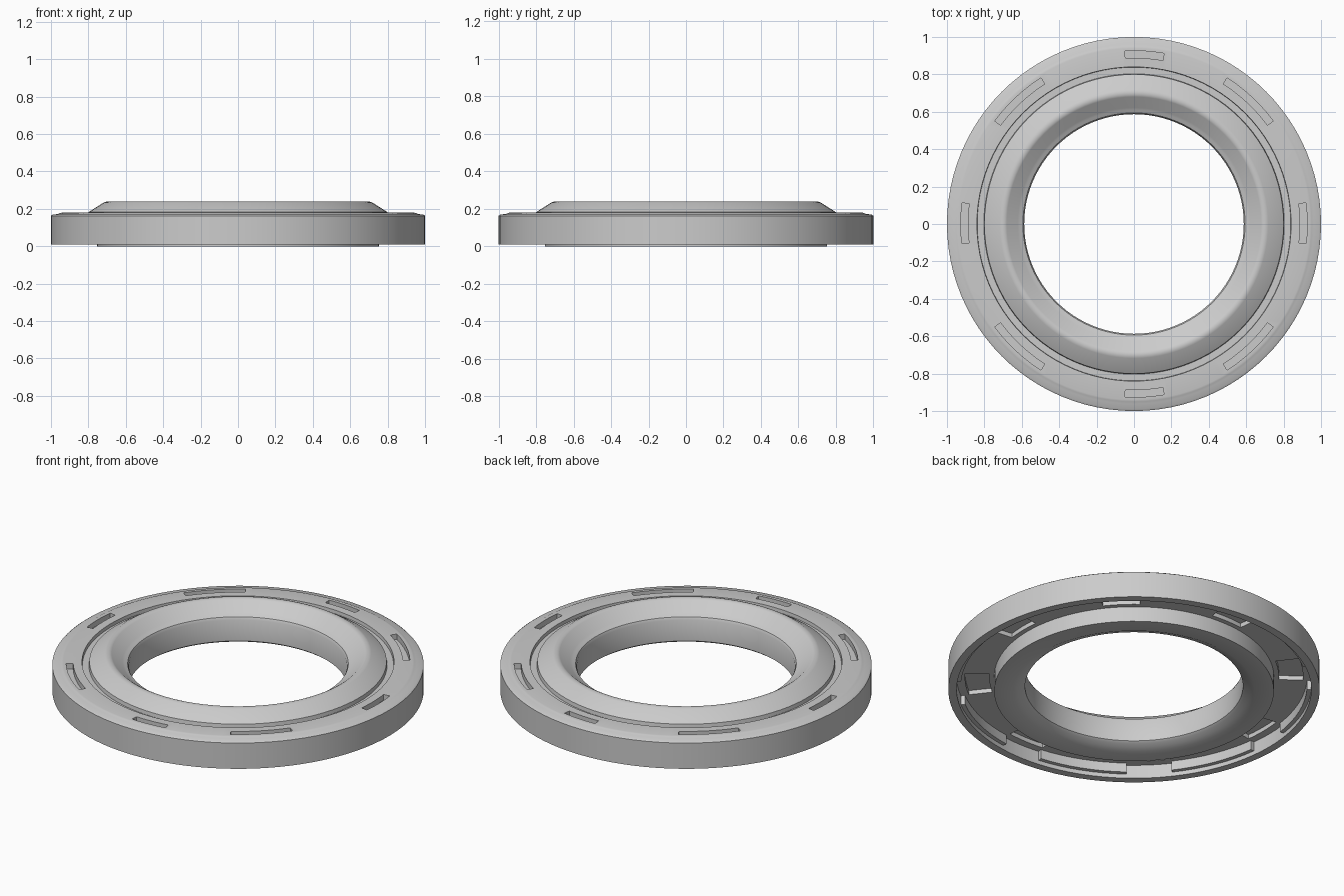
import bpy, bmesh
from math import sin, cos, pi, radians

if "Cube" in bpy.data.objects:
    bpy.data.objects.remove(bpy.data.objects["Cube"])

SEG = 96


def new_object(name, bm):
    bmesh.ops.recalc_face_normals(bm, faces=bm.faces[:])
    me = bpy.data.meshes.new(name)
    bm.to_mesh(me)
    bm.free()
    ob = bpy.data.objects.new(name, me)
    bpy.context.collection.objects.link(ob)
    return ob


def lathe(name, profile):
    """Closed (r, z) profile revolved around z."""
    bm = bmesh.new()
    rings = [[bm.verts.new((r * cos(2 * pi * i / SEG), r * sin(2 * pi * i / SEG), z))
              for r, z in profile] for i in range(SEG)]
    n = len(profile)
    for i in range(SEG):
        a, b = rings[i], rings[(i + 1) % SEG]
        for j in range(n):
            k = (j + 1) % n
            bm.faces.new((a[j], b[j], b[k], a[k]))
    return new_object(name, bm)


def arc_block(bm, a0, a1, r0, r1, z0, z1, steps=6):
    """Curved block between two angles (degrees)."""
    rows = []
    for i in range(steps + 1):
        a = radians(a0 + (a1 - a0) * i / steps)
        rows.append([bm.verts.new((r * cos(a), r * sin(a), z))
                     for r, z in ((r0, z0), (r1, z0), (r1, z1), (r0, z1))])
    for p, q in zip(rows, rows[1:]):
        for j in range(4):
            k = (j + 1) % 4
            bm.faces.new((p[j], q[j], q[k], p[k]))
    bm.faces.new(rows[0])
    bm.faces.new(rows[-1][::-1])


# Ring body: bore, raised lip, groove, stepped rim, hollow underside
ring = lathe("ring_body", [
    (0.587, 0.03), (0.587, 0.155), (0.594, 0.17), (0.61, 0.178), (0.622, 0.184),
    (0.68, 0.232), (0.69, 0.237), (0.705, 0.238), (0.718, 0.234),
    (0.80, 0.182), (0.803, 0.16), (0.838, 0.16), (0.84, 0.18),
    (0.94, 0.18), (0.95, 0.178), (0.962, 0.172), (0.99, 0.17), (1.0, 0.163),
    (1.0, 0.01), (0.955, 0.01), (0.955, 0.09), (0.753, 0.09),
    (0.753, 0.0), (0.65, 0.0), (0.625, 0.012), (0.60, 0.02)])

# Slots in the top face and matching pockets underneath
bm = bmesh.new()
slots = [(-6.5, 7), (173, 186.5), (80, 93), (267, 280)]
for c in (47, 133, 227, 313):
    m = {47: 47, 133: 133, 227: 227, 313: 313}[c]
    slots.append((m - 10.5, m + 10.5))
for a0, a1 in slots:
    arc_block(bm, a0, a1, 0.888, 0.926, 0.148, 0.2)
for i in range(8):
    arc_block(bm, i * 45 - 7.3, i * 45 + 7.3, 0.78, 0.91, 0.05, 0.115)
cutter = new_object("slot_cutter", bm)
cutter.hide_render = True

mod = ring.modifiers.new("slots", 'BOOLEAN')
mod.operation = 'DIFFERENCE'
mod.solver = 'EXACT'
mod.object = cutter
bpy.context.view_layer.objects.active = ring
ring.select_set(True)
bpy.ops.object.modifier_apply(modifier=mod.name)
bpy.data.objects.remove(cutter)

# Snap lugs on the inside of the outer wall
bm = bmesh.new()
for i in range(8):
    c = 22.5 + 45 * i
    arc_block(bm, c - 15, c + 15, 0.932, 0.957, 0.035, 0.092, 8)
lugs = new_object("snap_lugs", bm)

for ob in (ring, lugs):
    bpy.ops.object.select_all(action='DESELECT')
    ob.select_set(True)
    bpy.context.view_layer.objects.active = ob
    bpy.ops.object.shade_smooth_by_angle(angle=radians(32))
